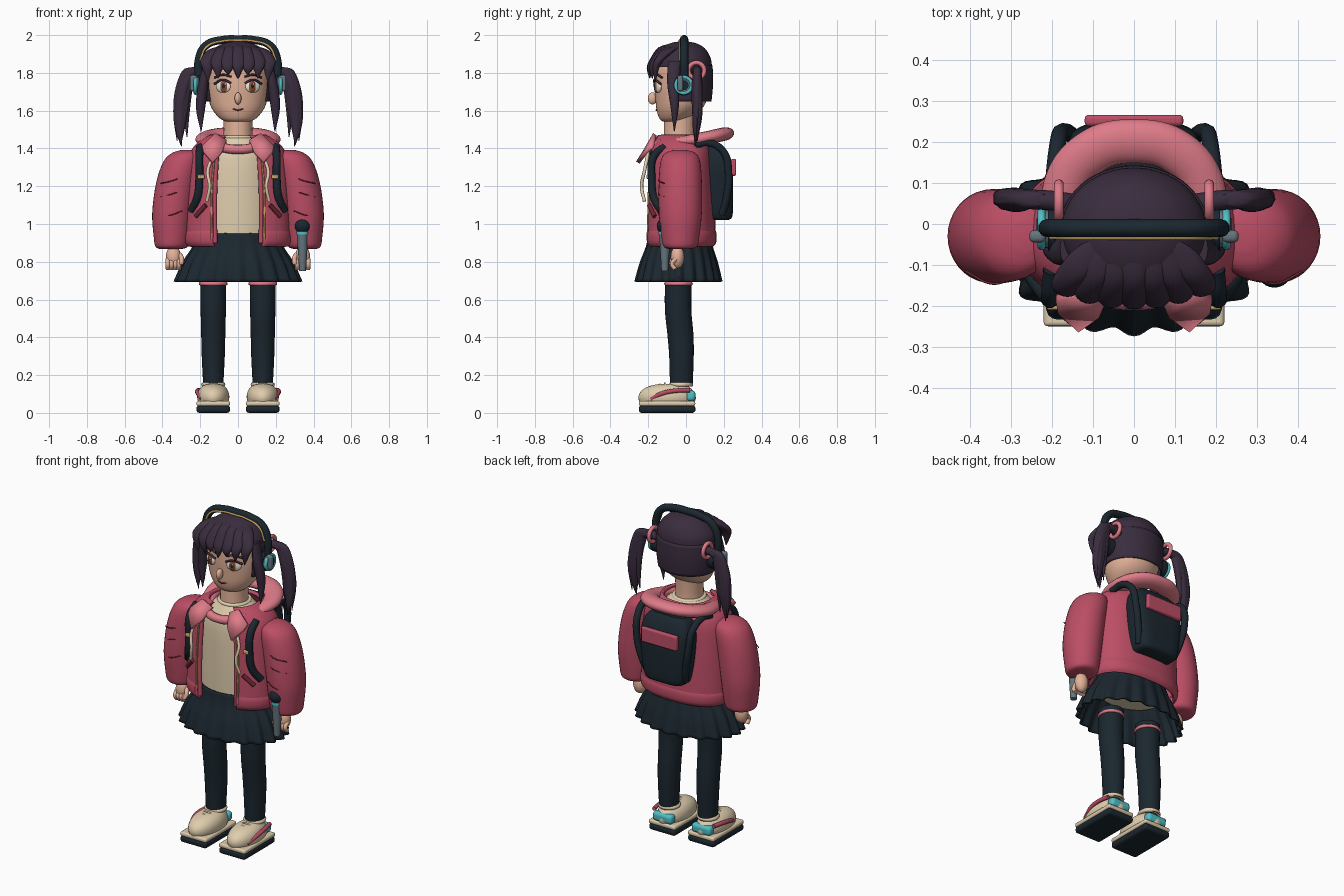
import bpy, bmesh, math
from mathutils import Vector

def mat(n, r, g, b):
    m = bpy.data.materials.new(n); m.diffuse_color = (r, g, b, 1); return m
RED = mat("red", .5, .075, .13); PINK = mat("pink", .74, .2, .25); NAVY = mat("navy", .011, .02, .028)
CREAM = mat("cream", .74, .61, .42); SKIN = mat("skin", .78, .45, .32); HAIR = mat("plum", .042, .026, .048)
CYAN = mat("cyan", .08, .52, .56); GOLD = mat("gold", .6, .38, .12); GREY = mat("steel", .13, .18, .21)
WHITE = mat("white", .85, .8, .75); BROWN = mat("brown", .3, .08, .025); DARK = mat("dark_red", .16, .02, .035)

def finish(ob, name, m, angle=40):
    ob.name = name
    ob.data.materials.clear(); ob.data.materials.append(m)
    bpy.ops.object.select_all(action='DESELECT')
    ob.select_set(True); bpy.context.view_layer.objects.active = ob
    bpy.ops.object.shade_smooth_by_angle(angle=math.radians(angle))
    return ob

def mesh_ob(verts, faces, name, m, thick=0):
    me = bpy.data.meshes.new(name); me.from_pydata(verts, [], faces)
    bm = bmesh.new(); bm.from_mesh(me)
    bmesh.ops.recalc_face_normals(bm, faces=bm.faces); bm.to_mesh(me); bm.free()
    ob = bpy.data.objects.new(name, me); bpy.context.collection.objects.link(ob)
    if thick:
        md = ob.modifiers.new("thick", 'SOLIDIFY'); md.thickness = thick; md.offset = 0
    return finish(ob, name, m)

def spline(rows, sub):
    out = []
    R = [Vector(r) for r in rows]
    for i in range(len(R) - 1):
        p0, p1, p2, p3 = R[max(i-1, 0)], R[i], R[i+1], R[min(i+2, len(R)-1)]
        for j in range(sub):
            t = j / sub
            out.append(.5 * (2*p1 + (p2-p0)*t + (2*p0-5*p1+4*p2-p3)*t*t + (3*p1-p0-3*p2+p3)*t**3))
    return out + [R[-1]]

def loft(name, rings, m, n=28, a0=0, a1=360, k=0, wave=0, thick=0, p=2, sub=4, cap=True):
    """Rings are (x, y, z, rx, ry); an arc below 360 degrees leaves the side open."""
    full = a1 - a0 >= 360
    rs = spline(rings, sub); cols = n if full else n + 1
    V, F = [], []
    for i, (x, y, z, rx, ry) in enumerate(rs):
        for j in range(cols):
            a = math.radians(a0 + (a1 - a0) * j / n)
            c, s = math.cos(a), math.sin(a)
            w = 1 + wave * math.cos(k * a) * i / (len(rs) - 1)
            V.append((x + max(rx, .001)*w*math.copysign(abs(c)**(2/p), c),
                      y + max(ry, .001)*w*math.copysign(abs(s)**(2/p), s), z))
    for i in range(len(rs) - 1):
        for j in range(n):
            q = (j + 1) % cols
            F.append((i*cols+j, i*cols+q, (i+1)*cols+q, (i+1)*cols+j))
    if full and cap:
        F += [tuple(range(cols)), tuple(range((len(rs)-1)*cols, len(rs)*cols))]
    return mesh_ob(V, F, name, m, thick)

def tube(name, pts, r, m, taper=None, res=3):
    cu = bpy.data.curves.new(name, 'CURVE'); cu.dimensions = '3D'
    cu.bevel_depth = r; cu.bevel_resolution = res; cu.use_fill_caps = True; cu.resolution_u = 8
    sp = cu.splines.new('BEZIER'); sp.bezier_points.add(len(pts) - 1)
    for i, (b, co) in enumerate(zip(sp.bezier_points, pts)):
        b.co = co; b.handle_left_type = b.handle_right_type = 'AUTO'
        b.radius = taper[i] if taper else 1
    ob = bpy.data.objects.new(name, cu); bpy.context.collection.objects.link(ob)
    bpy.ops.object.select_all(action='DESELECT'); ob.select_set(True)
    bpy.context.view_layer.objects.active = ob
    bpy.ops.object.convert(target='MESH')
    return finish(bpy.context.object, name, m, 60)

def ball(name, loc, sc, m, rot=(0, 0, 0)):
    bpy.ops.mesh.primitive_uv_sphere_add(segments=24, ring_count=14, radius=1, location=loc, rotation=rot)
    o = bpy.context.object; o.scale = sc
    return finish(o, name, m)

def box(name, loc, dim, m, bev=.02, rot=(0, 0, 0)):
    bpy.ops.mesh.primitive_cube_add(size=1, location=loc, rotation=rot)
    o = bpy.context.object; o.scale = dim
    bpy.ops.object.transform_apply(location=False, rotation=False, scale=True)
    md = o.modifiers.new("bevel", 'BEVEL'); md.width = bev; md.segments = 4
    return finish(o, name, m)

def cyl(name, loc, r, d, m, rot=(0, 0, 0), r2=None):
    bpy.ops.mesh.primitive_cone_add(vertices=28, radius1=r, radius2=r if r2 is None else r2, depth=d, location=loc, rotation=rot)
    return finish(bpy.context.object, name, m)

def ring(name, loc, R, r, m, rot=(0, 0, 0)):
    bpy.ops.mesh.primitive_torus_add(major_radius=R, minor_radius=r, major_segments=32, minor_segments=10, location=loc, rotation=rot)
    return finish(bpy.context.object, name, m)
SIDE = (0, math.pi/2, 0)

# head and neck
loft("head", [(0, -.075, 1.54, .045, .035), (0, -.065, 1.553, .088, .072), (0, -.04, 1.6, .132, .115), (0, -.025, 1.66, .155, .137),
     (0, -.02, 1.75, .164, .148), (0, -.02, 1.85, .155, .14), (0, -.02, 1.93, .08, .08)], SKIN, n=40)
loft("neck", [(0, -.035, 1.4, .08, .085), (0, -.035, 1.5, .076, .082), (0, -.03, 1.62, .08, .085)], SKIN)
ball("nose", (0, -.178, 1.665), (.018, .024, .032), SKIN)
tube("mouth", [(-.028, -.152, 1.61), (0, -.158, 1.603), (.028, -.152, 1.61)], .004, DARK)

# hair cap: open bowl at the back, full dome on top
loft("back_hair", [(0, -.01, 1.648, .166, .142), (0, -.013, 1.74, .178, .153), (0, -.015, 1.84, .178, .153)], HAIR, n=40, a0=-28, a1=208, thick=.006)
loft("hair_dome", [(0, -.015, 1.83, .178, .153), (0, -.015, 1.88, .168, .145), (0, -.015, 1.93, .125, .115), (0, -.015, 1.958, .07, .065),
     (0, -.015, 1.968, .005, .005)], HAIR, n=40)
# fringe
for i in range(7):
    x = -.15 + .05 * i
    f = 1 - .16 * (x / .15) ** 2
    tip = 1.79 - (.02 if i % 2 else 0) - (.035 if abs(x) > .12 else 0)
    loft("bang_lock", [(x*.6, -.05, 1.958 - abs(x)*.12, .014, .016), (x*.85, -.11*f, 1.935 - abs(x)*.1, .034, .036), (x*1.06, -.166*f, 1.87, .04, .026),
         (x*1.08, -.19*f, 1.825, .028, .018), (x*1.05, -.192*f, tip, .002, .002)], HAIR, n=16)

for s in (-1, 1):
    # eyes and brows
    ball("eye_white", (s*.078, -.149, 1.728), (.042, .014, .033), WHITE, (0, 0, s*.42))
    ball("iris", (s*.075, -.157, 1.728), (.023, .011, .031), BROWN, (0, 0, s*.4))
    ball("pupil", (s*.075, -.162, 1.73), (.011, .009, .017), NAVY, (0, 0, s*.4))
    ball("eye_glint", (s*.075+.007, -.17, 1.74), (.005, .004, .006), WHITE)
    tube("eyelash", [(s*.035, -.167, 1.745), (s*.078, -.166, 1.763), (s*.125, -.134, 1.742)], .006, HAIR)
    tube("eyebrow", [(s*.035, -.165, 1.78), (s*.08, -.154, 1.79), (s*.125, -.127, 1.775)], .006, HAIR)
    # side locks and pigtails
    loft("side_lock", [(s*.165, -.06, 1.86, .015, .035), (s*.182, -.068, 1.75, .026, .032), (s*.198, -.06, 1.62, .025, .022),
         (s*.195, -.062, 1.49, .002, .002)], HAIR, n=16)
    loft("pigtail", [(s*.225, .06, 1.83, .02, .012), (s*.255, .06, 1.81, .042, .022), (s*.292, .06, 1.7, .044, .028), (s*.305, .06, 1.58, .038, .026),
         (s*.308, .055, 1.5, .024, .018), (s*.303, .05, 1.42, .002, .002)], HAIR, k=9, wave=.06, n=45)
    for dx, dy, t in ((-.03, .008, 1.46), (.022, .01, 1.44), (.0, -.014, 1.41)):
        loft("pigtail_strand", [(s*.235, .06, 1.825, .008, .01), (s*(.275+dx*.6), .06+dy, 1.75, .02, .016), (s*(.303+dx), .06+dy, 1.6, .018, .014),
             (s*(.3+dx), .055+dy*.5, t, .002, .002)], HAIR, n=12)
    tube("pigtail_root", [(s*.15, .05, 1.8), (s*.2, .057, 1.812), (s*.25, .06, 1.8)], .024, HAIR)
    ring("hair_tie", (s*.183, .055, 1.812), .042, .012, PINK, SIDE)
    # headphone cups
    cyl("ear_cushion", (s*.19, -.012, 1.735), .055, .04, NAVY, SIDE)
    cyl("ear_cup", (s*.215, -.012, 1.735), .046, .03, GREY, SIDE)
    ring("cup_glow", (s*.225, -.012, 1.735), .042, .01, CYAN, SIDE)
    cyl("cup_plate", (s*.232, -.012, 1.735), .026, .012, NAVY, SIDE)
    box("cup_arm", (s*.235, -.03, 1.745), (.04, .03, .085), GREY, .012)
arch = [(-.205, 1.76), (-.208, 1.87), (-.17, 1.945), (-.08, 1.975), (0, 1.978), (.08, 1.975), (.17, 1.945), (.208, 1.87), (.205, 1.76)]
tube("headband", [(x, -.01, z) for x, z in arch], .022, NAVY)
tube("headband_trim", [(x*.97, -.033, z - .006) for x, z in arch[1:-1]], .006, GOLD)

# shirt and jacket shell
loft("shirt", [(0, -.035, .87, .2, .15), (0, -.035, 1.1, .2, .152), (0, -.03, 1.35, .19, .15), (0, -.03, 1.42, .14, .12), (0, -.03, 1.465, .09, .09)], CREAM, n=40)
ring("shirt_collar", (0, -.032, 1.458), .085, .012, CREAM)
loft("jacket", [(0, -.03, .93, .272, .178), (0, -.03, 1.05, .27, .175), (0, -.03, 1.25, .262, .168), (0, -.03, 1.37, .245, .16),
     (0, -.03, 1.43, .2, .14), (0, -.03, 1.465, .14, .12)], RED, n=48, a0=-66, a1=246, thick=.02, p=2.4)
loft("jacket_hem", [(0, -.03, .885, .262, .168), (0, -.03, .905, .276, .182), (0, -.03, .945, .278, .184), (0, -.03, .97, .268, .176)], RED, n=48,
     a0=-66, a1=246, thick=.016, p=2.4)
# hood roll and front collar
c = [(.12, -.13, .01), (.165, -.03, .01), (.17, .09, 0), (.105, .178, 0)]
hood = tube("hood", c + [(0, .205, 0)] + [(-x, y, z) for x, y, z in c[::-1]], .055, PINK, [.5, .75, .95, 1, 1, 1, .95, .75, .5], 6)
hood.scale.z = .65; hood.rotation_euler.x = .2; hood.location.z = 1.435
tube("front_collar", [(-.14, -.12, 1.43), (-.08, -.17, 1.405), (0, -.185, 1.395), (.08, -.17, 1.405), (.14, -.12, 1.43)], .025, PINK)

for s in (-1, 1):
    mesh_ob([(s*.06, -.16, 1.44), (s*.12, -.165, 1.475), (s*.19, -.18, 1.41), (s*.185, -.21, 1.385), (s*.135, -.255, 1.325), (s*.085, -.22, 1.38)],
            [(0, 1, 2, 3, 4, 5)], "collar_lapel", PINK, .022)
    tube("front_placket", [(s*.122, -.192, .9), (s*.123, -.19, 1.15), (s*.113, -.184, 1.37)], .013, RED)
    tube("zip", [(s*.14, -.204, .92), (s*.14, -.198, 1.15), (s*.125, -.195, 1.36)], .005, GOLD)
    tube("drawstring", [(s*.12, -.2, 1.38), (s*.16, -.22, 1.28), (s*.15, -.235, 1.2), (s*.165, -.22, 1.12)], .009, CREAM)
    tube("pocket_welt", [(s*.17, -.195, 1.1), (s*.225, -.165, 1.04)], .012, DARK)
    # puffed sleeve with creases
    loft("sleeve", [(s*.355, -.03, .868, .06, .055), (s*.352, -.03, .88, .085, .088), (s*.35, -.03, .93, .096, .1), (s*.347, -.03, 1.06, .107, .114),
         (s*.325, -.03, 1.22, .108, .114), (s*.295, -.03, 1.33, .1, .105), (s*.275, -.03, 1.375, .075, .08), (s*.265, -.03, 1.392, .035, .035)], RED, n=36)
    for z in (1.05, 1.16, 1.23):
        tube("sleeve_crease", [(s*.295, -.132, z + .02), (s*.345, -.145, z), (s*.41, -.115, z - .015)], .003, DARK)
    # hand
    ball("palm", (s*.342, -.045, .825), (.04, .036, .06), SKIN)
    for i in range(4):
        tube("finger", [(s*(.312+.02*i), -.055, .815), (s*(.312+.02*i), -.074, .788), (s*(.314+.019*i), -.058, .762)], .012, SKIN)
    tube("thumb", [(s*.31, -.05, .84), (s*.298, -.07, .815), (s*.302, -.078, .785)], .013, SKIN)
    # backpack straps, passing under the collar and sleeves
    tube("front_strap", [(s*.2, -.11, 1.41), (s*.205, -.17, 1.36), (s*.205, -.182, 1.24), (s*.215, -.17, 1.14), (s*.245, -.13, 1.07)], .021, NAVY)
    box("strap_buckle", (s*.195, -.2, 1.25), (.035, .018, .022), GOLD, .005)
    tube("back_strap", [(s*.2, .05, 1.42), (s*.195, .12, 1.43), (s*.185, .2, 1.38), (s*.175, .225, 1.27), (s*.15, .215, 1.14), (s*.125, .19, 1.05)], .02, NAVY)

# backpack
loft("backpack", [(0, .16, 1.02, .1, .055), (0, .165, 1.04, .13, .08), (0, .165, 1.15, .15, .085), (0, .165, 1.3, .16, .08),
     (0, .155, 1.38, .145, .065), (0, .15, 1.42, .11, .04)], NAVY, n=40, p=4)
box("backpack_flap", (0, .252, 1.3), (.24, .028, .09), RED, .01)

# pleated skirt, open underneath
loft("skirt", [(0, -.035, .95, .2, .157), (0, -.035, .88, .232, .17), (0, -.038, .79, .285, .198), (0, -.04, .695, .322, .219)], NAVY, n=180,
     k=20, wave=.045, thick=.01, cap=False)

for s in (-1, 1):
    x = s * .131
    # stocking leg
    loft("stocking", [(x, -.04, .72, .069, .071), (x, -.042, .55, .067, .07), (x, -.03, .42, .064, .069), (x, -.024, .3, .061, .065), (x, -.025, .14, .053, .06)], NAVY)
    ring("stocking_band", (x, -.04, .684), .066, .01, PINK)
    # platform shoe
    box("outsole", (x, -.1, .02), (.178, .3, .04), NAVY, .016)
    box("midsole", (x, -.1, .05), (.178, .298, .026), CREAM, .01)
    loft("shoe_upper", [(x, -.1, .05, .078, .143), (x, -.1, .08, .085, .152), (x, -.1, .11, .081, .142), (x, -.095, .135, .066, .115),
         (x, -.085, .15, .042, .075), (x, -.08, .154, .01, .02)], CREAM, n=36)
    ring("shoe_collar", (x, -.026, .15), .052, .012, CREAM)
    box("heel_cup", (x, .025, .09), (.13, .05, .055), CYAN, .018)
    tube("shoe_stripe", [(x+s*.06, -.185, .075), (x+s*.082, -.12, .105), (x+s*.083, -.05, .118), (x+s*.07, .02, .12)], .012, RED)
    for i in range(3):
        y, z = -.105 - .025*i, .156 - .006*i
        tube("lace", [(x-.035, y, z - .01), (x, y - .008, z), (x+.035, y, z - .01)], .005, CREAM)

# hand-held microphone
cyl("mic_body", (.342, -.112, .85), .018, .2, GREY, r2=.03)
cyl("mic_ring", (.342, -.112, .952), .034, .016, CYAN)
ball("mic_head", (.342, -.112, .99), (.043, .043, .045), NAVY)
